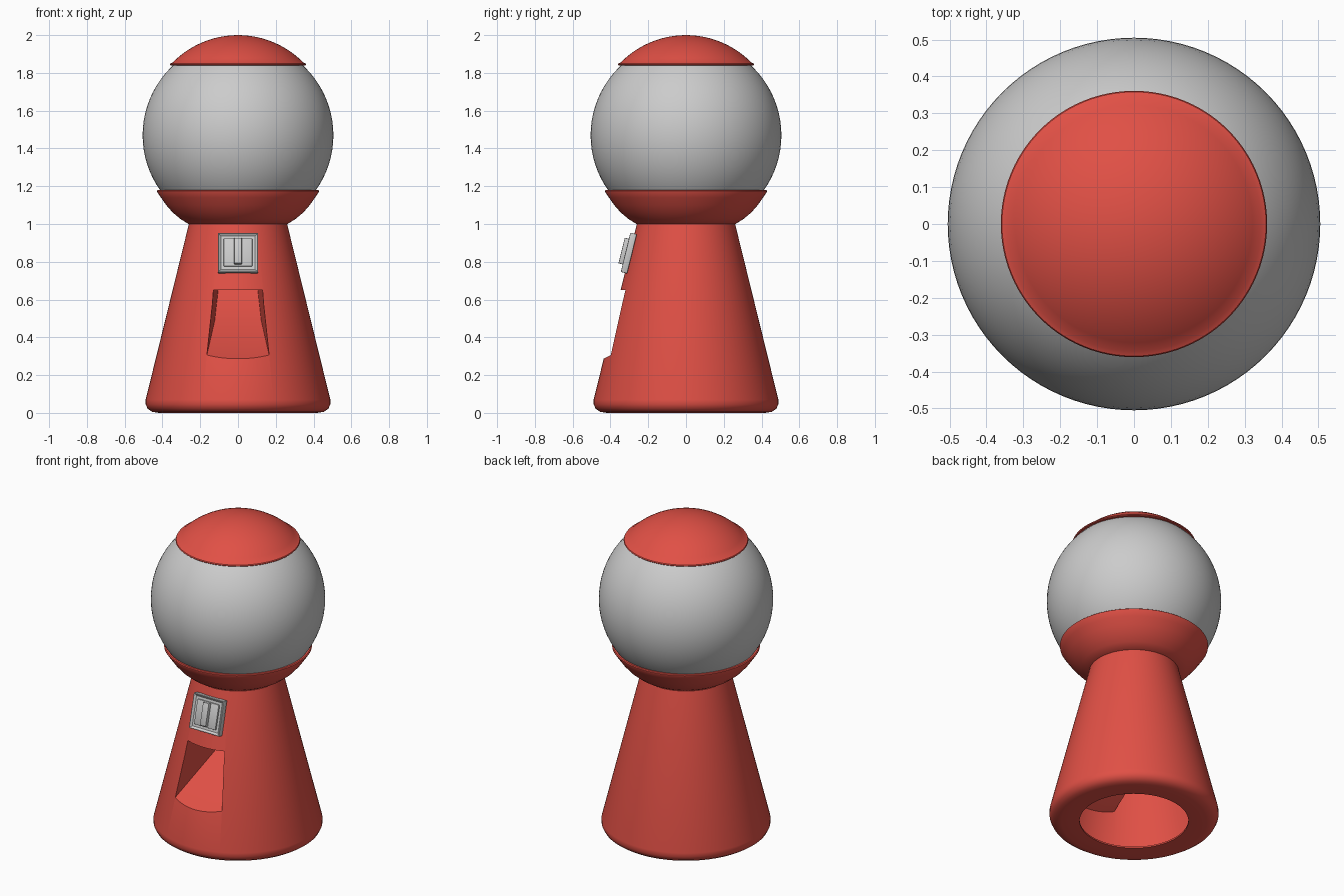
import bpy, bmesh, math
from mathutils import Matrix

if "Cube" in bpy.data.objects:
    bpy.data.objects.remove(bpy.data.objects["Cube"])

red = bpy.data.materials.new("red_paint")
red.diffuse_color = (0.75, 0.08, 0.06, 1)
red.use_nodes = True
red.node_tree.nodes["Principled BSDF"].inputs["Base Color"].default_value = red.diffuse_color
TILT = math.atan(0.245)


def finish(bm, name, mat=None):
    bmesh.ops.remove_doubles(bm, verts=bm.verts[:], dist=1e-5)
    bmesh.ops.recalc_face_normals(bm, faces=bm.faces[:])
    me = bpy.data.meshes.new(name)
    bm.to_mesh(me)
    bm.free()
    ob = bpy.data.objects.new(name, me)
    bpy.context.collection.objects.link(ob)
    if mat:
        me.materials.append(mat)
    return ob


def activate(ob):
    bpy.ops.object.select_all(action='DESELECT')
    ob.select_set(True)
    bpy.context.view_layer.objects.active = ob


def smooth(ob):
    activate(ob)
    bpy.ops.object.shade_smooth_by_angle(angle=math.radians(35))


def lathe(name, pts, mat=None, closed=False, steps=96):
    bm = bmesh.new()
    vs = [bm.verts.new((r, 0, z)) for r, z in pts]
    es = [bm.edges.new(p) for p in zip(vs, vs[1:])]
    if closed:
        es.append(bm.edges.new((vs[-1], vs[0])))
    bmesh.ops.spin(bm, geom=vs + es, cent=(0, 0, 0), axis=(0, 0, 1),
                   angle=2 * math.pi, steps=steps, use_merge=True)
    return finish(bm, name, mat)


def wedge(name, outline, mat=None):
    # mirrored side outline of (y, z, half width)
    bm = bmesh.new()
    left = [bm.verts.new((-w, y, z)) for y, z, w in outline]
    right = [bm.verts.new((w, y, z)) for y, z, w in outline]
    bm.faces.new(left)
    bm.faces.new(right[::-1])
    n = len(outline)
    for i in range(n):
        j = (i + 1) % n
        bm.faces.new((left[i], right[i], right[j], left[j]))
    bmesh.ops.triangulate(bm, faces=bm.faces[:])
    return finish(bm, name, mat)


def boolean(ob, tool, op):
    m = ob.modifiers.new("bool", 'BOOLEAN')
    m.operation, m.object, m.solver = op, tool, 'EXACT'
    activate(ob)
    bpy.ops.object.modifier_apply(modifier=m.name)
    bpy.data.objects.remove(tool)


# hollow conical body with a rounded foot and an open underside
body = lathe("body", [
    (0.315, 0.004), (0.42, 0.0), (0.455, 0.006), (0.478, 0.022), (0.489, 0.045),
    (0.489, 0.07), (0.26, 1.0), (0.25, 1.0), (0.479, 0.07), (0.478, 0.045),
    (0.47, 0.028), (0.45, 0.016), (0.42, 0.01), (0.315, 0.014)], red, closed=True)

# dispensing chute: thin housing inside the body, then the opening itself
housing = wedge("chute_housing", [(-0.6, 0.66, 0.158), (-0.6, 0.188, 0.199),
                                  (-0.045, 0.479, 0.133), (0.092, 0.66, 0.115)], red)
limit = lathe("housing_limit", [(0, 0.07), (0.485, 0.07), (0.256, 1.0), (0, 1.0)], red)
boolean(housing, limit, 'INTERSECT')
boolean(body, housing, 'UNION')
opening = wedge("chute_opening", [(-0.6, 0.65, 0.148), (-0.6, 0.2, 0.189),
                                  (-0.05, 0.49, 0.123), (0.08, 0.65, 0.105)], red)
boolean(body, opening, 'DIFFERENCE')
smooth(body)

# bowl that holds the globe
smooth(lathe("globe_bowl", [
    (0.25, 1.0), (0.262, 1.0), (0.305, 1.027), (0.345, 1.06), (0.38, 1.1),
    (0.408, 1.14), (0.428, 1.17), (0.429, 1.176), (0.424, 1.18), (0.405, 1.18)], red))

# globe
R, CZ = 0.505, 1.47
smooth(lathe("globe", [(R * math.sin(math.pi * i / 40), CZ - R * math.cos(math.pi * i / 40))
                       for i in range(41)]))

# domed lid
dome = [(0.33, 1.84), (0.357, 1.84), (0.361, 1.844), (0.358, 1.85)]
a0 = math.asin(0.345 / 0.485)
dome += [(0.485 * math.sin(a0 * (1 - i / 12)), 1.515 + 0.485 * math.cos(a0 * (1 - i / 12)))
         for i in range(13)]
smooth(lathe("lid", dome, red))


# coin mechanism, tilted to lie on the body
def box(name, size, offset, inset=0.0):
    bm = bmesh.new()
    bmesh.ops.create_cube(bm, size=1, matrix=Matrix.Translation(offset) @
                          Matrix.Diagonal((*size, 1)))
    bmesh.ops.bevel(bm, geom=bm.edges[:], offset=0.004, segments=2, affect='EDGES', profile=0.5)
    if inset:
        front = min(bm.faces, key=lambda f: f.calc_center_median().y)
        bmesh.ops.inset_region(bm, faces=[front], thickness=inset)
        bmesh.ops.translate(bm, verts=front.verts[:], vec=(0, 0.01, 0))
        bmesh.ops.inset_region(bm, faces=[front], thickness=0.001)
    ob = finish(bm, name)
    ob.data.transform(Matrix.Translation((0, -0.303, 0.846)) @ Matrix.Rotation(-TILT, 4, 'X'))
    smooth(ob)


box("coin_plate", (0.214, 0.035, 0.214), (0, 0, 0), inset=0.017)
box("coin_panel", (0.152, 0.02, 0.152), (0, -0.008, 0))
box("coin_handle", (0.042, 0.04, 0.14), (0, -0.02, 0.004))
